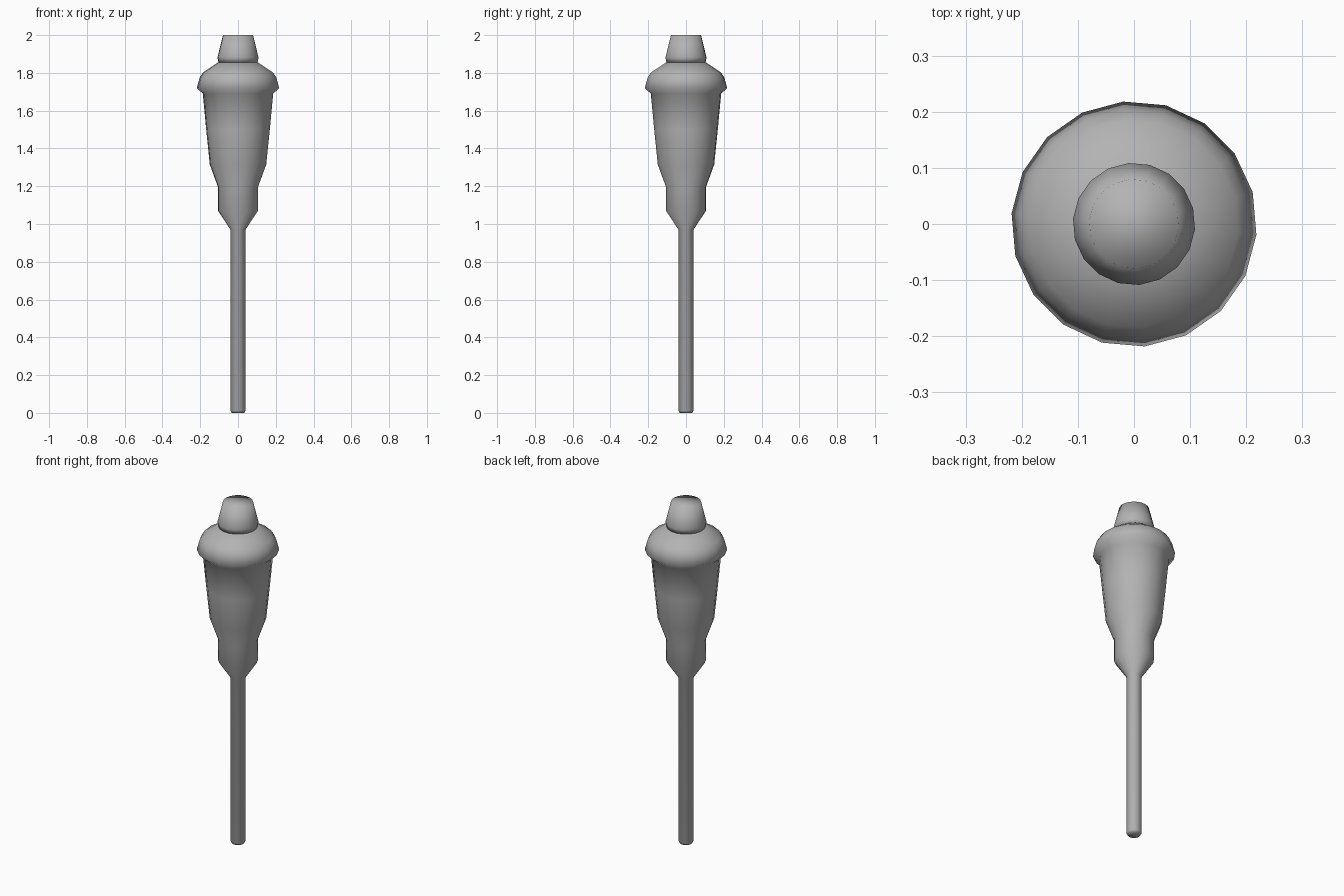
import bpy, bmesh, math

if "Cube" in bpy.data.objects:
    bpy.data.objects.remove(bpy.data.objects["Cube"])

SIDES = 18
OFFSET = math.radians(15)

grey = bpy.data.materials.new("dark_grey")
grey.diffuse_color = (0.45, 0.45, 0.45, 1)
grey.use_nodes = True
grey.node_tree.nodes["Principled BSDF"].inputs["Base Color"].default_value = grey.diffuse_color


def lathe(name, profile):
    """Revolve (radius, height) points around z, cap both ends, shade smooth."""
    bm = bmesh.new()
    rings = []
    for r, z in profile:
        rings.append([bm.verts.new((r * math.cos(OFFSET + math.tau * i / SIDES),
                                    r * math.sin(OFFSET + math.tau * i / SIDES), z))
                      for i in range(SIDES)])
    for low, high in zip(rings, rings[1:]):
        for i in range(SIDES):
            j = (i + 1) % SIDES
            bm.faces.new((low[i], low[j], high[j], high[i]))
    bm.faces.new(rings[0][::-1])
    bm.faces.new(rings[-1])
    for face in bm.faces:
        face.smooth = True
    mesh = bpy.data.meshes.new(name)
    bm.to_mesh(mesh)
    bm.free()
    mesh.materials.append(grey)
    obj = bpy.data.objects.new(name, mesh)
    bpy.context.collection.objects.link(obj)
    return obj


# Thin handle, flared socket, tapered body and rounded collar in one skin
lathe("handle_and_body", [
    (0.033, 0.0), (0.04, 0.012), (0.04, 0.97),
    (0.106, 1.07), (0.106, 1.195), (0.15, 1.315), (0.169, 1.50), (0.187, 1.69),
    (0.219, 1.72), (0.204, 1.775), (0.186, 1.802), (0.105, 1.856),
])

# Tapered tip seated on the collar
lathe("tip", [(0.104, 1.856), (0.109, 1.882), (0.080, 2.0)])
